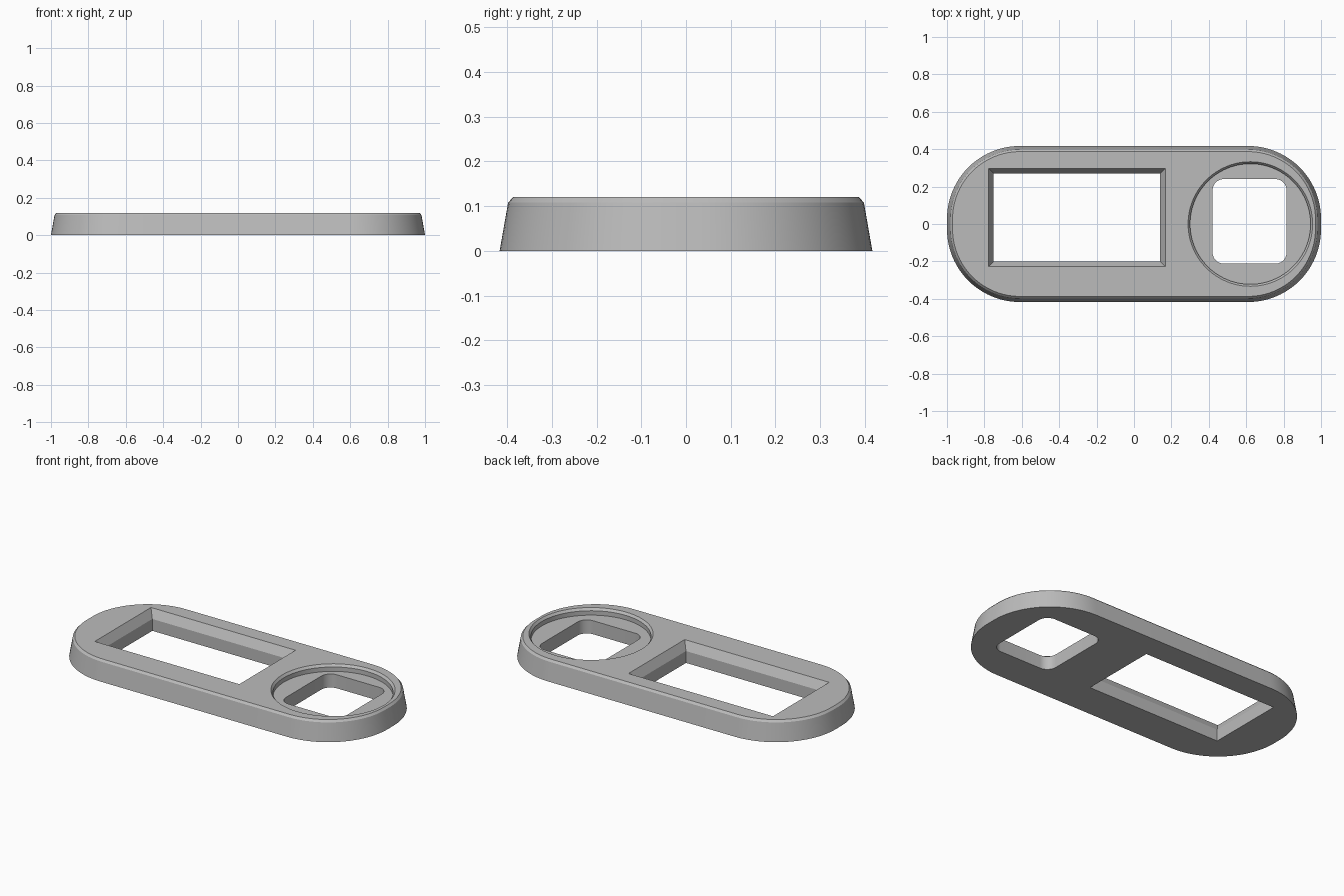
import bpy, bmesh
from math import cos, sin, pi, radians

if "Cube" in bpy.data.objects:
    bpy.data.objects.remove(bpy.data.objects["Cube"], do_unlink=True)

grey = bpy.data.materials.new("plain grey")
grey.use_nodes = True
colour = (0.5, 0.5, 0.5, 1)
grey.diffuse_color = colour
grey.node_tree.nodes["Principled BSDF"].inputs["Base Color"].default_value = colour


def rounded_rect(cx, cy, hx, hy, r, steps):
    """Outline of a rectangle with rounded corners; r = 0 gives sharp ones."""
    if r == 0:
        return [(cx + hx, cy + hy), (cx - hx, cy + hy),
                (cx - hx, cy - hy), (cx + hx, cy - hy)]
    pts = []
    for q, (sx, sy) in enumerate(((1, 1), (-1, 1), (-1, -1), (1, -1))):
        for i in range(steps + 1):
            a = (q + i / steps) * pi / 2
            pts.append((cx + sx * (hx - r) + r * cos(a),
                        cy + sy * (hy - r) + r * sin(a)))
    return pts


def circle(cx, cy, r, n=96):
    return [(cx + r * cos(2 * pi * i / n), cy + r * sin(2 * pi * i / n)) for i in range(n)]


def loft(name, layers):
    """Closed solid through a stack of (outline, height) layers."""
    bm = bmesh.new()
    rings = [[bm.verts.new((x, y, z)) for x, y in pts] for pts, z in layers]
    n = len(rings[0])
    for low, high in zip(rings, rings[1:]):
        for i in range(n):
            j = (i + 1) % n
            bm.faces.new((low[i], low[j], high[j], high[i]))
    bm.faces.new(rings[0][::-1])
    bm.faces.new(rings[-1])
    mesh = bpy.data.meshes.new(name)
    bm.to_mesh(mesh)
    bm.free()
    mesh.materials.append(grey)
    obj = bpy.data.objects.new(name, mesh)
    bpy.context.collection.objects.link(obj)
    return obj


# Tapered body with a bevelled top rim
plate = loft("bezel_plate", [
    (rounded_rect(0, 0, 1 - d, 0.417 - d, 0.39 - d, 24), z)
    for d, z in ((0, 0), (0.019, 0.108), (0.03, 0.12))])

# Rectangular window with a sloped upper lip
window = loft("window_cutter", [
    (rounded_rect(-0.305, 0.035, 0.445 + d, 0.235 + d, 0, 1), z)
    for d, z in ((0, -0.1), (0, 0.07), (0.028, 0.12), (0.028, 0.2))])

# Round recess with a small bevel at its mouth
recess = loft("recess_cutter", [
    (circle(0.622, 0, r), z)
    for r, z in ((0.322, 0.08), (0.322, 0.106), (0.333, 0.12), (0.333, 0.2))])

# Rounded square hole through the recess floor
hole = loft("hole_cutter", [
    (rounded_rect(0.618, 0.014, 0.198, 0.226, 0.06, 10), z) for z in (-0.1, 0.3)])

bpy.context.view_layer.objects.active = plate
plate.select_set(True)
for cutter in (window, recess, hole):
    mod = plate.modifiers.new("cut", "BOOLEAN")
    mod.operation = "DIFFERENCE"
    mod.solver = "EXACT"
    mod.object = cutter
    bpy.ops.object.modifier_apply(modifier=mod.name)
    bpy.data.objects.remove(cutter, do_unlink=True)

bpy.ops.object.shade_smooth_by_angle(angle=radians(20))
